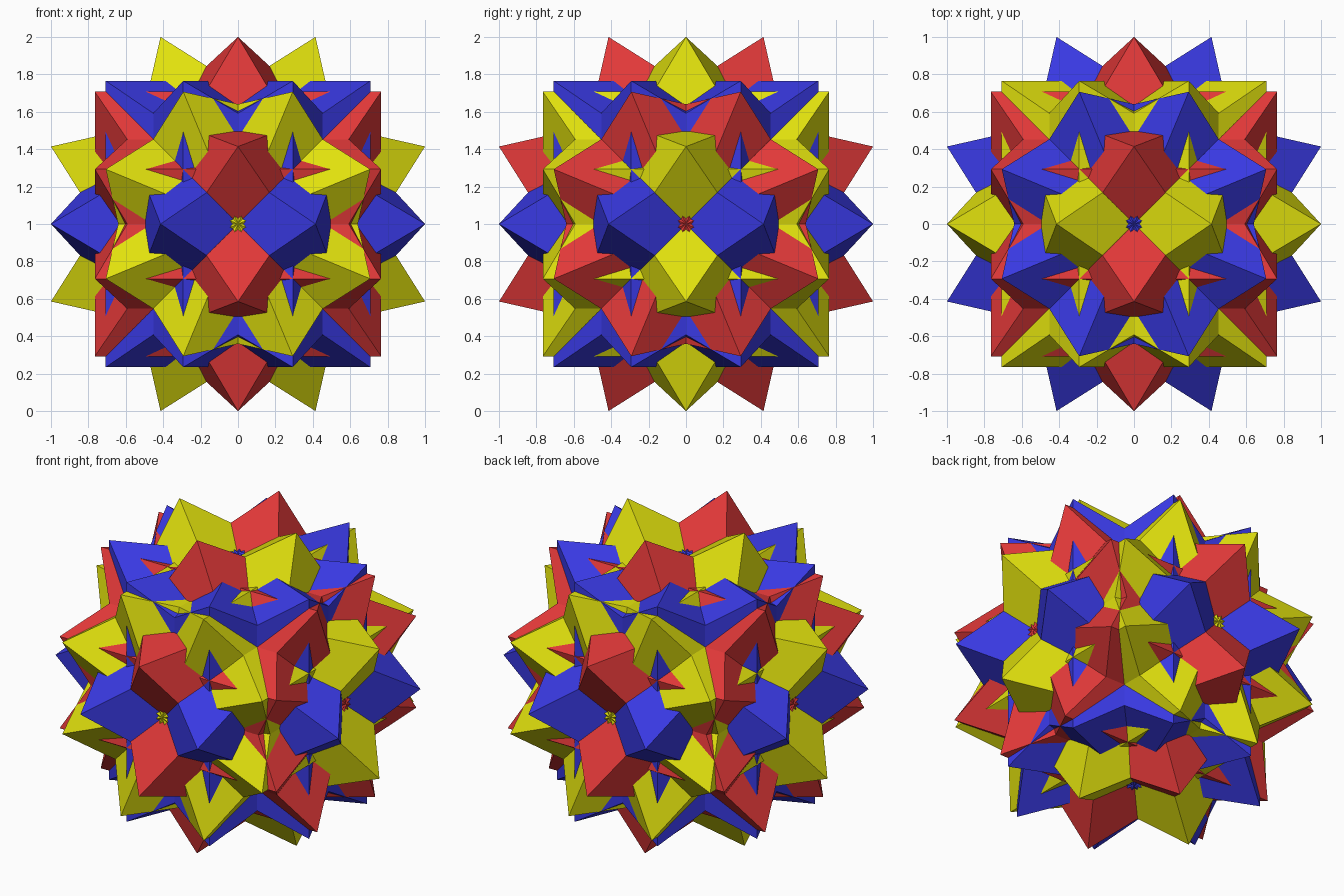
import bpy, bmesh, math
from mathutils import Matrix, Vector

if "Cube" in bpy.data.objects:
    bpy.data.objects.remove(bpy.data.objects["Cube"])

# Octahedron circumradius: tips sit 22.5 degrees off the axes and reach 1 unit
R = 1 / math.cos(math.radians(22.5))


def make_material(name, colour):
    mat = bpy.data.materials.new(name)
    mat.diffuse_color = (*colour, 1)
    mat.use_nodes = True
    mat.node_tree.nodes["Principled BSDF"].inputs["Base Color"].default_value = mat.diffuse_color
    return mat


def add_octahedron(name, mat, matrix):
    bm = bmesh.new()
    axes = [Vector(v) * R for v in ((1, 0, 0), (0, 1, 0), (0, 0, 1))]
    for a in axes:
        bm.verts.new(a)
        bm.verts.new(-a)
    bmesh.ops.convex_hull(bm, input=bm.verts[:])
    bmesh.ops.transform(bm, matrix=matrix, verts=bm.verts[:])
    bmesh.ops.recalc_face_normals(bm, faces=bm.faces[:])
    mesh = bpy.data.meshes.new(name)
    bm.to_mesh(mesh)
    bm.free()
    mesh.materials.append(mat)
    obj = bpy.data.objects.new(name, mesh)
    bpy.context.collection.objects.link(obj)


# One ring of four octahedra around each main axis
rings = {
    "blue": ((0.04, 0.04, 0.75), Matrix.Identity(4)),
    "yellow": ((0.75, 0.75, 0.004), Matrix.Rotation(math.pi / 2, 4, 'X')),
    "red": ((0.75, 0.04, 0.04), Matrix.Rotation(math.pi / 2, 4, 'Y')),
}
lift = Matrix.Translation((0, 0, 1))
twist = Matrix.Rotation(math.pi / 4, 4, 'X')  # an edge, not a tip, faces the ring axis

for colour, (rgb, orient) in rings.items():
    mat = make_material(colour, rgb)
    for i in range(4):
        spin = Matrix.Rotation(math.radians(22.5 + 45 * i), 4, 'Z')
        add_octahedron(f"{colour}_octahedron_{i + 1}", mat, lift @ orient @ spin @ twist)
